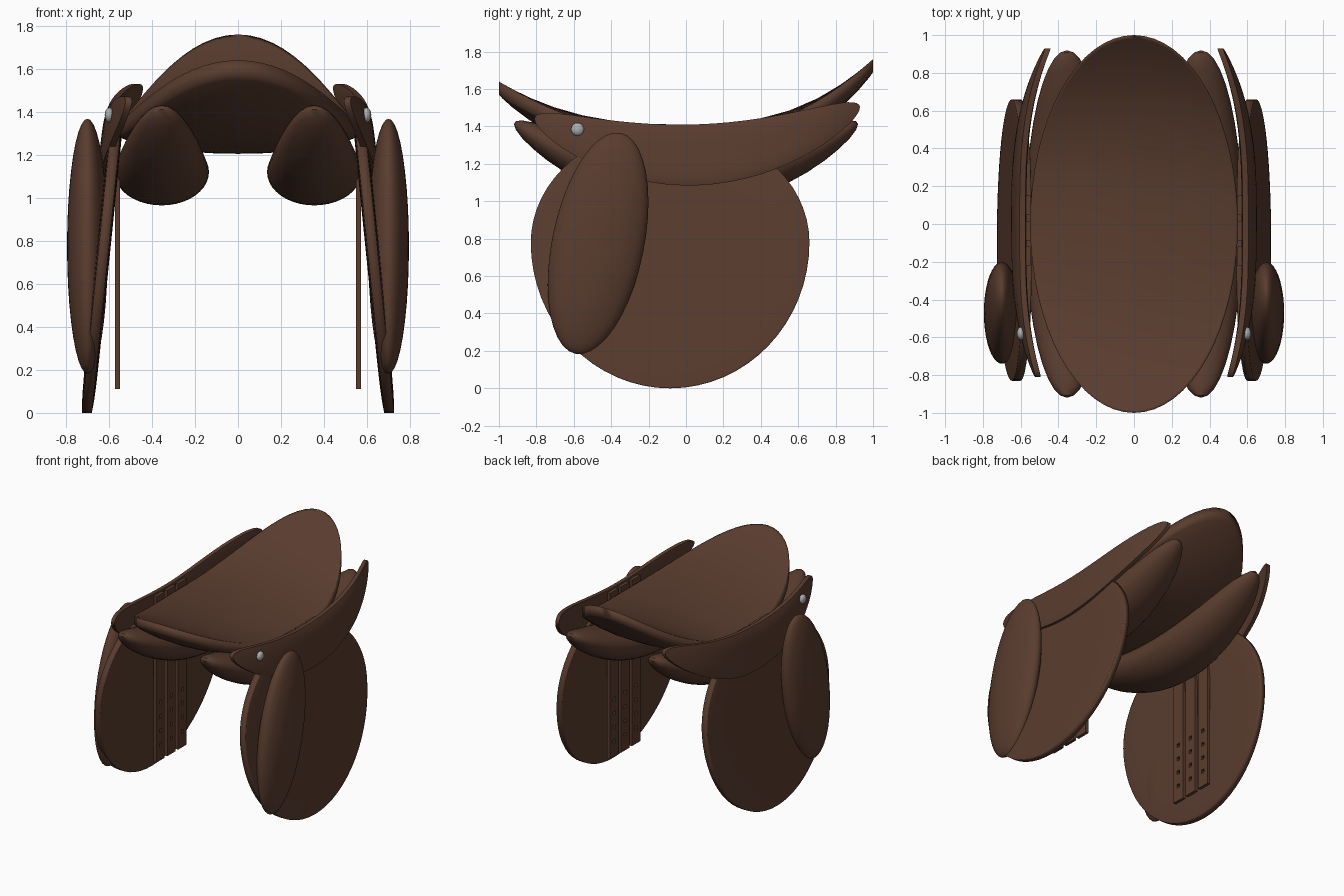
import bpy, bmesh, math
from mathutils import Matrix

if "Cube" in bpy.data.objects:
    bpy.data.objects.remove(bpy.data.objects["Cube"])


def material(name, rgb):
    m = bpy.data.materials.new(name)
    m.diffuse_color = (*rgb, 1)
    m.use_nodes = True
    m.node_tree.nodes["Principled BSDF"].inputs["Base Color"].default_value = m.diffuse_color
    return m


LEATHER = material("brown leather", (0.102, 0.046, 0.028))
METAL = material("grey metal", (0.42, 0.43, 0.44))


def finish(name, bm, mat, smooth=45):
    bmesh.ops.recalc_face_normals(bm, faces=bm.faces)
    me = bpy.data.meshes.new(name)
    bm.to_mesh(me)
    bm.free()
    me.materials.append(mat)
    ob = bpy.data.objects.new(name, me)
    bpy.context.collection.objects.link(ob)
    if smooth:
        bpy.ops.object.select_all(action='DESELECT')
        ob.select_set(True)
        bpy.context.view_layer.objects.active = ob
        bpy.ops.object.shade_smooth_by_angle(angle=math.radians(smooth))
    return ob


def disc_shell(name, place, mat, rings=12, seg=64, smooth=45):
    """Closed plate: a round grid placed twice, for its two faces (side +1 / -1)."""
    bm = bmesh.new()
    rims = []
    for side in (1, -1):
        prev = None
        centre = bm.verts.new(place(0, 0, side))
        for i in range(1, rings + 1):
            r = math.sin(math.pi / 2 * i / rings)
            ring = [bm.verts.new(place(r * math.cos(2 * math.pi * j / seg),
                                       r * math.sin(2 * math.pi * j / seg), side))
                    for j in range(seg)]
            for j in range(seg):
                k = (j + 1) % seg
                if prev:
                    bm.faces.new((prev[j], ring[j], ring[k], prev[k]))
                else:
                    bm.faces.new((centre, ring[j], ring[k]))
            prev = ring
        rims.append(prev)
    a, b = rims
    for j in range(seg):
        k = (j + 1) % seg
        bm.faces.new((a[j], b[j], b[k], a[k]))
    return finish(name, bm, mat, smooth)


def ball(name, centre, radii, mat, tilt=0, bend=0, seg=40):
    """Ellipsoid, tilted about x and curled upward toward its y ends."""
    bm = bmesh.new()
    bmesh.ops.create_uvsphere(bm, u_segments=seg, v_segments=seg // 2, radius=1)
    bmesh.ops.transform(bm, verts=bm.verts, matrix=Matrix.Translation(centre)
                        @ Matrix.Rotation(tilt, 4, 'X') @ Matrix.Diagonal((*radii, 1)))
    for v in bm.verts:
        v.co.z += bend * v.co.y ** 2
    return finish(name, bm, mat)


# Seat: padded oval dish with a blunt rim, rising at the pommel and higher at the cantle
def seat(u, v, side):
    r2 = min(1, u * u + v * v)
    z = 1.41 + (0.35 if v > 0 else 0.23) * abs(v) ** 2.6 - 0.055 * u * u * (1 - v * v)
    if side < 0:
        z -= 0.07 + 0.135 * (1 - r2) ** 0.8
    return 0.55 * u, v, z


disc_shell("seat", seat, LEATHER, rings=8, smooth=130)


def strap(name, s, y):
    """Girth strap with a row of punched holes, hanging straight down."""
    half, hole = 0.052, 0.014
    ys = [y - half, y - hole, y + hole, y + half]
    zs = [0.11]
    for i in range(4):
        zs += [0.23 + 0.11 * i - hole, 0.23 + 0.11 * i + hole]
    zs.append(1.40)
    bm = bmesh.new()
    grid = [[bm.verts.new((s * 0.56, a, b)) for a in ys] for b in zs]
    for r in range(len(zs) - 1):
        for c in range(3):
            if not (c == 1 and r % 2 == 1):
                bm.faces.new((grid[r][c], grid[r][c + 1], grid[r + 1][c + 1], grid[r + 1][c]))
    ob = finish(name, bm, LEATHER, smooth=0)
    mod = ob.modifiers.new("thickness", 'SOLIDIFY')
    mod.thickness = 0.024
    mod.offset = 0


for s, label in ((-1, "left"), (1, "right")):
    # Stuffed panel under the seat
    ball(label + "_panel", (s * 0.355, 0, 1.12), (0.22, 0.92, 0.155), LEATHER, bend=0.345)

    # Large flat flap leaning outward toward the bottom
    def flap(u, v, side):
        y = -0.085 + 0.745 * u
        z = min(0.78 + (0.62 if v > 0 else 0.78) * v, 1.28)
        r2 = min(1, u * u + v * v)
        return s * (0.703 - 0.102 * z + side * (0.023 + 0.009 * (1 - r2 ** 5))), y, z

    disc_shell(label + "_flap", flap, LEATHER, smooth=100)

    # Crescent skirt hugging the side of the seat
    def skirt(u, v, side):
        y = 0.06 + 0.87 * u
        dz = 0.163 * v
        r2 = min(1, u * u + v * v)
        x = 0.61 - 0.19 * abs(y) ** 3 - 0.12 * dz
        return s * (x + side * (0.015 + 0.015 * (1 - r2 ** 2))), y, 1.247 + 0.295 * y * y + dz

    disc_shell(label + "_skirt", skirt, LEATHER, smooth=60)

    # Padded knee block on the front of the flap
    ball(label + "_knee_block", (s * 0.70, -0.47, 0.775), (0.095, 0.246, 0.603),
         LEATHER, tilt=-math.radians(11.5))

    # Metal stud
    ball(label + "_stud", (s * 0.598, -0.58, 1.385), (0.022, 0.035, 0.035), METAL, seg=16)

    # Three girth straps
    for i in range(3):
        strap(f"{label}_girth_strap_{i + 1}", s, -0.17 + 0.135 * i)
